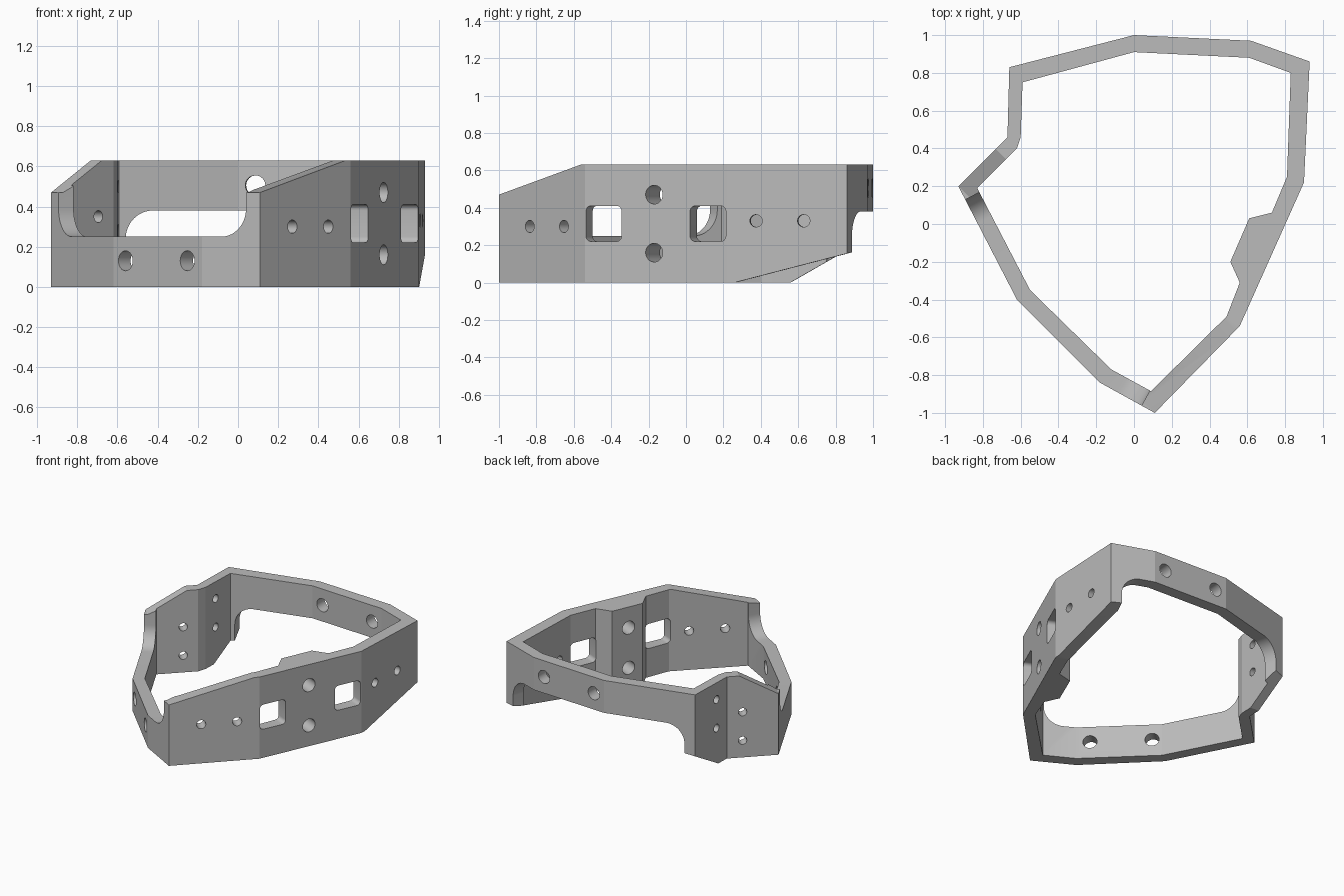
import bpy, bmesh, math
from mathutils import Vector

cube = bpy.data.objects.get("Cube")
if cube:
    bpy.data.objects.remove(cube)

HEIGHT = 0.63
ARM_TOP = 0.25      # top of the low front arm
BRIDGE_LOW = 0.38   # underside of the raised back bridge
FILLET = 0.14
STUB = 0.08         # material left beside a corner before a fillet

# Corners of the outer outline
nose, front_bend = Vector((0.11, -1)), Vector((0.56, -0.54))
side_bend, back_corner = Vector((0.90, 0.22)), Vector((0.93, 0.86))
bridge_a, bridge_b = Vector((0.62, 0.97)), Vector((0, 1))
tab_back, tab_bend = Vector((-0.66, 0.83)), Vector((-0.67, 0.46))
tab_tip = Vector((-0.93, 0.20))
arm_a, arm_b = Vector((-0.62, -0.40)), Vector((-0.18, -0.84))
OUTER = [nose, front_bend, side_bend, back_corner, bridge_a, bridge_b,
         tab_back, tab_bend, tab_tip, arm_a, arm_b]
INNER = [(0.09, -0.885), (0.49, -0.49), (0.56, -0.31), (0.51, -0.20), (0.61, 0.03),
         (0.73, 0.06), (0.81, 0.25), (0.83, 0.80), (0.61, 0.88), (0, 0.91),
         (-0.59, 0.75), (-0.60, 0.46), (-0.62, 0.40), (-0.83, 0.19),
         (-0.55, -0.35), (-0.12, -0.77)]


def solid(name, points, offset):
    """Closed prism swept from a loop of 3D points."""
    bm = bmesh.new()
    face = bm.faces.new([bm.verts.new(p) for p in points])
    moved = bmesh.ops.extrude_face_region(bm, geom=[face])["geom"]
    bmesh.ops.translate(bm, vec=offset,
                        verts=[v for v in moved if isinstance(v, bmesh.types.BMVert)])
    bmesh.ops.recalc_face_normals(bm, faces=bm.faces[:])
    mesh = bpy.data.meshes.new(name)
    bm.to_mesh(mesh)
    bm.free()
    obj = bpy.data.objects.new(name, mesh)
    bpy.context.scene.collection.objects.link(obj)
    return obj


def plan(name, outline, low, high):
    return solid(name, [(p[0], p[1], low) for p in outline], Vector((0, 0, high - low)))


def subtract(cutter):
    mod = frame.modifiers.new("cut", "BOOLEAN")
    mod.operation, mod.solver, mod.object = "DIFFERENCE", "EXACT", cutter
    cutter.hide_render = True
    bpy.ops.object.modifier_apply(modifier=mod.name)
    bpy.data.objects.remove(cutter)


def cut(a, b, profile, depth=0.12):
    """Cut a profile of (distance along wall a-b, height) through that wall."""
    d = (b - a).normalized()
    inward = Vector((-d.y, d.x))
    if inward.dot(a + b) > 0:
        inward = -inward
    start = a - inward * 0.1
    points = [(start.x + d.x * s, start.y + d.y * s, z) for s, z in profile]
    subtract(solid("cutter", points, (inward * (depth + 0.1)).to_3d()))


def arc(cx, cz, r, begin, end, steps):
    angles = [math.radians(begin + (end - begin) * i / steps) for i in range(steps + 1)]
    return [(cx + r * math.cos(t), cz + r * math.sin(t)) for t in angles]


def hole(a, b, s, z, r):
    cut(a, b, arc(s, z, r, 0, 360, 32)[:-1], 0.25)


def window(a, b, s0, s1, z0, z1, r=0.03):
    loop = []
    for x, z, t in ((s1 - r, z1 - r, 0), (s0 + r, z1 - r, 90),
                    (s0 + r, z0 + r, 180), (s1 - r, z0 + r, 270)):
        loop += arc(x, z, r, t, t + 90, 6)
    cut(a, b, loop, 0.25)


def opening(a, b, level, up):
    """Remove the wall above or below a level, with a fillet near corner a."""
    far, end = (0.8 if up else -0.1), (b - a).length + 0.04
    side = 1 if up else -1
    curve = arc(STUB + FILLET, level + side * FILLET, FILLET, 180, 180 + side * 90, 14)
    cut(a, b, [(STUB, far)] + curve + [(end, level), (end, far)])


# Closed ring wall
frame = plan("bracket_frame", OUTER, 0, HEIGHT)
bpy.context.view_layer.objects.active = frame
frame.select_set(True)
subtract(plan("cutter", INNER, -0.1, 0.8))

# Low front arm
opening(nose, arm_b, ARM_TOP, True)
opening(tab_tip, arm_a, ARM_TOP, True)
length = (arm_b - arm_a).length + 0.04
cut(arm_a, arm_b, [(-0.04, ARM_TOP), (length, ARM_TOP), (length, 0.8), (-0.04, 0.8)])

# Raised back bridge
opening(back_corner, bridge_a, BRIDGE_LOW, False)
opening(tab_back, bridge_b, BRIDGE_LOW, False)
length = (bridge_b - bridge_a).length + 0.04
cut(bridge_a, bridge_b, [(-0.04, -0.1), (length, -0.1), (length, BRIDGE_LOW), (-0.04, BRIDGE_LOW)])

# Sloped top edges towards the nose and the tab tip
for a, b, run in ((nose, front_bend, 0.61), (tab_tip, tab_bend, 0.28)):
    cut(a, b, [(-0.2, 0.47), (0, 0.47), (run * 1.25, 0.67), (-0.2, 0.67)], 0.2)

# Sloped undersides towards the back corners
for a, b, s0, s1 in ((side_bend, back_corner, 0.04, 0.64), (tab_bend, tab_back, 0.10, 0.37)):
    slope = 0.155 / (s1 - s0)
    cut(a, b, [(s0 - 0.1, -0.1 * slope), (s1 + 0.15, 0.155 + 0.15 * slope),
               (s1 + 0.15, -0.1), (s0 - 0.1, -0.1)], 0.16)

# Windows in the long side wall
for s in (0.005, 0.615):
    window(front_bend, side_bend, s, s + 0.21, 0.22, 0.41)

# Bolt holes: wall ends, positions along the wall, heights, radius
for a, b, along, heights, r in (
        (nose, front_bend, (0.23, 0.486), (0.30,), 0.033),
        (front_bend, side_bend, (0.405,), (0.16, 0.47), 0.05),
        (side_bend, back_corner, (0.155, 0.41), (0.33,), 0.033),
        (bridge_a, bridge_b, (0.09, 0.53), (0.505,), 0.05),
        (arm_a, arm_b, (0.085, 0.52), (0.13,), 0.05),
        (tab_bend, tab_tip, (0.113,), (0.13, 0.35), 0.03),
        (tab_bend, tab_back, (0.12,), (0.28, 0.50), 0.03)):
    for s in along:
        for z in heights:
            hole(a, b, s, z, r)

# Single grey material, smooth only on the round cuts
grey = bpy.data.materials.new("light_grey")
grey.use_nodes = True
colour = (0.5, 0.5, 0.5, 1)
grey.diffuse_color = colour
grey.node_tree.nodes["Principled BSDF"].inputs["Base Color"].default_value = colour
frame.data.materials.clear()
frame.data.materials.append(grey)
bpy.ops.object.shade_smooth_by_angle(angle=math.radians(16))
